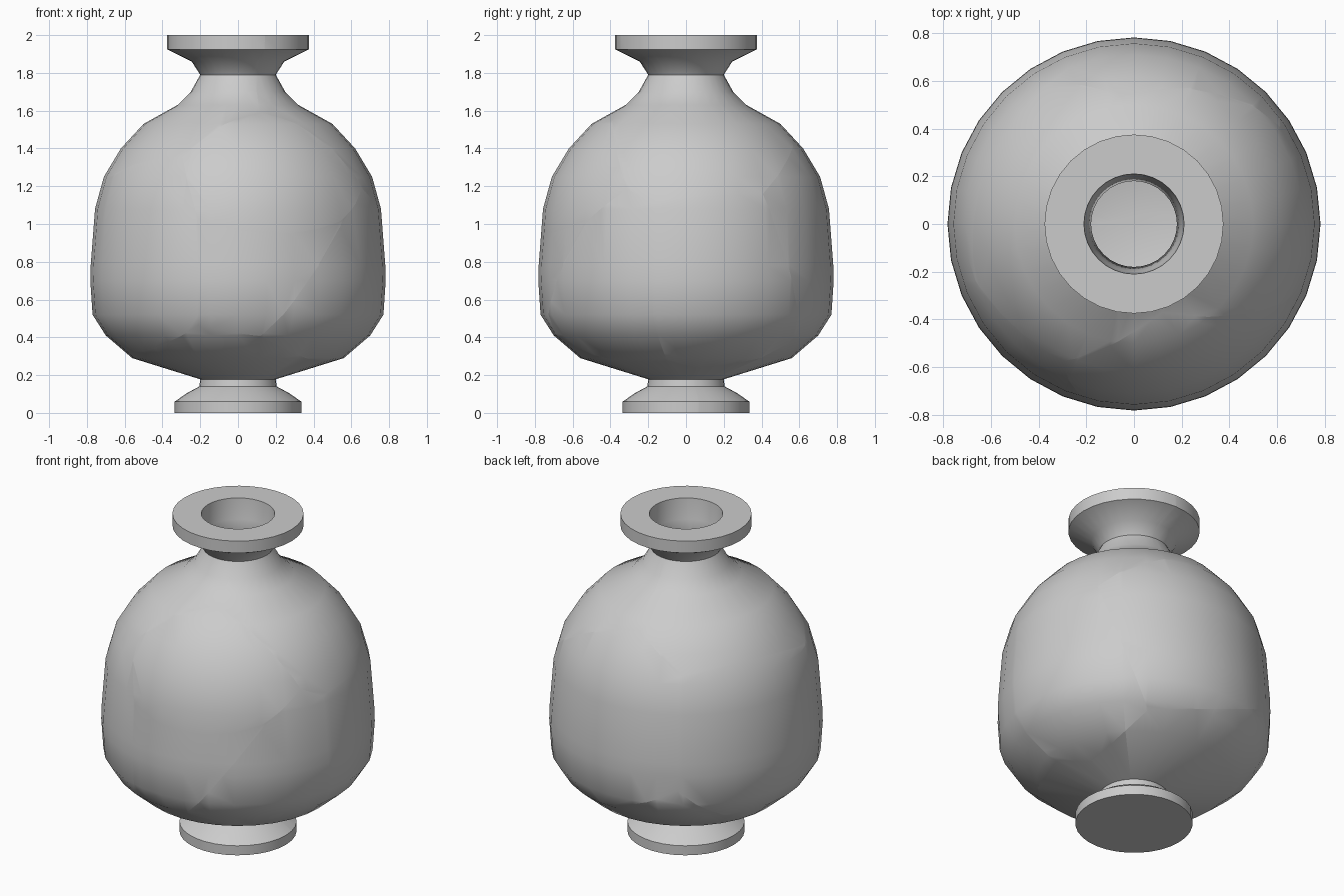
import bpy, bmesh, math
from mathutils import Vector

if "Cube" in bpy.data.objects:
    bpy.data.objects.remove(bpy.data.objects["Cube"])

SIDES = 32
# Outer profile from the base centre up to the rim (radius, height)
outer = [(0, 0), (.335, 0), (.335, .06), (.27, .105), (.205, .14), (.2, .178),
         (.56, .29), (.7, .41), (.77, .52), (.782, .7), (.78, .78), (.757, 1.08),
         (.71, 1.25), (.62, 1.4), (.5, 1.53), (.32, 1.63), (.25, 1.7), (.2, 1.79),
         (.245, 1.86), (.375, 1.925), (.375, 2)]
# Inner profile from the mouth down to the floor
inner = [(.21, 2), (.2, 1.87), (.18, 1.79), (.23, 1.69), (.305, 1.607), (.485, 1.508),
         (.6, 1.385), (.687, 1.24), (.732, 1.075), (.755, .78), (.757, .7), (.746, .53),
         (.682, .427), (.55, .314), (.18, .2), (0, .2)]

# One seed point for each broken piece
seeds = {
    "front_upper_shard": (.24, -.73, 1.157),
    "front_lower_shard": (.19, -.55, .857),
    "front_left_shard": (-.61, -.55, .857),
    "neck_left_shard": (-.36, -.05, 1.62),
    "neck_right_shard": (.45, .1, 1.56),
    "base_front_shard": (.05, -.29, .15),
    "right_front_shard": (.43, -.42, .65),
    "right_back_shard": (.62, .2, .67),
    "back_shard": (.23, .645, .88),
    "left_back_shard": (-.7, .1, .88),
    "base_back_shard": (-.05, .33, .12),
}


def inner_radius(z):
    for (r1, z1), (r0, z0) in zip(inner, inner[1:]):
        if z0 <= z <= z1 and z1 > z0:
            return r0 + (r1 - r0) * (z - z0) / (z1 - z0)
    return 0


def make_vase():
    bm = bmesh.new()
    verts = [bm.verts.new((r, 0, z)) for r, z in outer + inner]
    edges = [bm.edges.new(pair) for pair in zip(verts, verts[1:])]
    bmesh.ops.spin(bm, geom=verts + edges, cent=(0, 0, 0), axis=(0, 0, 1),
                   angle=math.tau, steps=SIDES, use_duplicate=False)
    bmesh.ops.remove_doubles(bm, verts=bm.verts[:], dist=1e-4)
    bmesh.ops.recalc_face_normals(bm, faces=bm.faces[:])
    return bm


def cut(bm, point, normal):
    # Keep the near side of the plane and close the broken wall
    res = bmesh.ops.bisect_plane(bm, geom=bm.verts[:] + bm.edges[:] + bm.faces[:],
                                 dist=1e-5, plane_co=point, plane_no=normal,
                                 clear_outer=True)
    rim = [e for e in res["geom_cut"]
           if isinstance(e, bmesh.types.BMEdge) and e.is_boundary]
    if len(rim) < 3:
        return
    fill = bmesh.ops.triangle_fill(bm, edges=rim, use_beauty=True, normal=normal)
    stray = []
    for f in fill["geom"]:
        if isinstance(f, bmesh.types.BMFace):
            c = f.calc_center_median()
            if math.hypot(c.x, c.y) < inner_radius(c.z) - .02:
                stray.append(f)
    if stray:
        bmesh.ops.delete(bm, geom=stray, context='FACES')


vase = make_vase()
for name, seed in seeds.items():
    bm = vase.copy()
    here = Vector(seed)
    others = sorted((Vector(s) for s in seeds.values() if s != seed),
                    key=lambda p: (p - here).length)
    for other in others:
        if bm.faces:
            cut(bm, (here + other) / 2, (other - here).normalized())
    if not bm.faces:
        bm.free()
        continue
    bmesh.ops.recalc_face_normals(bm, faces=bm.faces[:])
    mesh = bpy.data.meshes.new(name)
    bm.to_mesh(mesh)
    bm.free()
    obj = bpy.data.objects.new(name, mesh)
    bpy.context.collection.objects.link(obj)
    bpy.ops.object.select_all(action='DESELECT')
    obj.select_set(True)
    bpy.context.view_layer.objects.active = obj
    bpy.ops.object.shade_smooth_by_angle(angle=math.radians(48))
vase.free()
